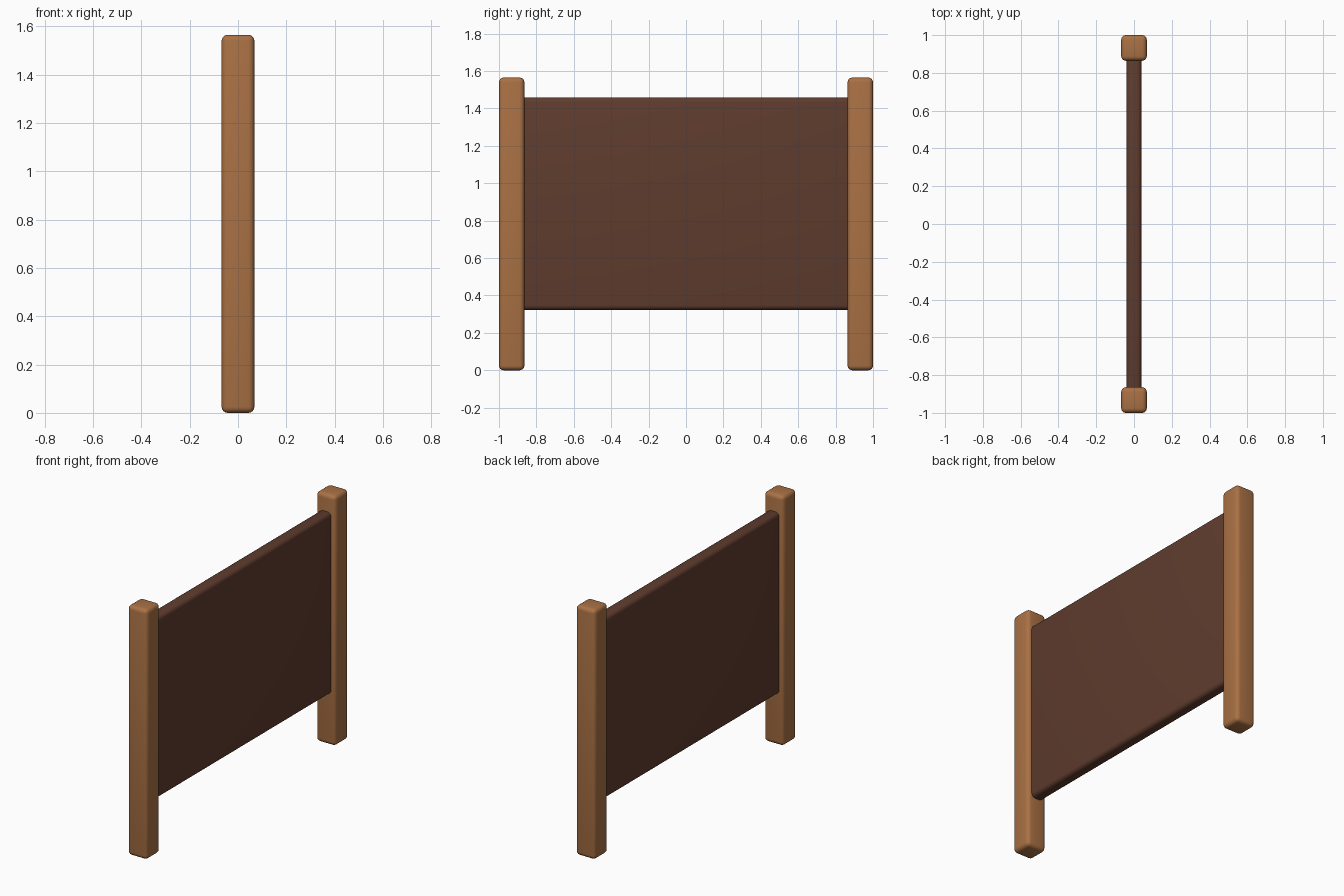
import bpy, math

if "Cube" in bpy.data.objects:
    bpy.data.objects.remove(bpy.data.objects["Cube"])


def material(name, color):
    m = bpy.data.materials.new(name)
    m.diffuse_color = (*color, 1)
    m.use_nodes = True
    m.node_tree.nodes["Principled BSDF"].inputs["Base Color"].default_value = m.diffuse_color
    return m


def rounded_box(name, center, size, radius, mat):
    bpy.ops.mesh.primitive_cube_add(size=1, location=center)
    ob = bpy.context.object
    ob.name = name
    ob.scale = size
    bpy.ops.object.transform_apply(location=False, rotation=False, scale=True)
    bev = ob.modifiers.new("rounded_edges", 'BEVEL')
    bev.width = radius
    bev.segments = 4
    bpy.ops.object.modifier_apply(modifier=bev.name)
    bpy.ops.object.shade_smooth_by_angle(angle=math.radians(35))
    ob.data.materials.append(mat)
    return ob


light_wood = material("light_wood", (0.40, 0.165, 0.058))
dark_wood = material("dark_wood", (0.115, 0.045, 0.027))

# Two upright posts
for side, name in ((-1, "front_post"), (1, "back_post")):
    rounded_box(name, (0, side * 0.932, 0.7825), (0.136, 0.136, 1.565), 0.025, light_wood)

# Panel with rounded edges, ends set into the posts
rounded_box("panel", (0, 0, 0.891), (0.08, 1.80, 1.136), 0.025, dark_wood)
